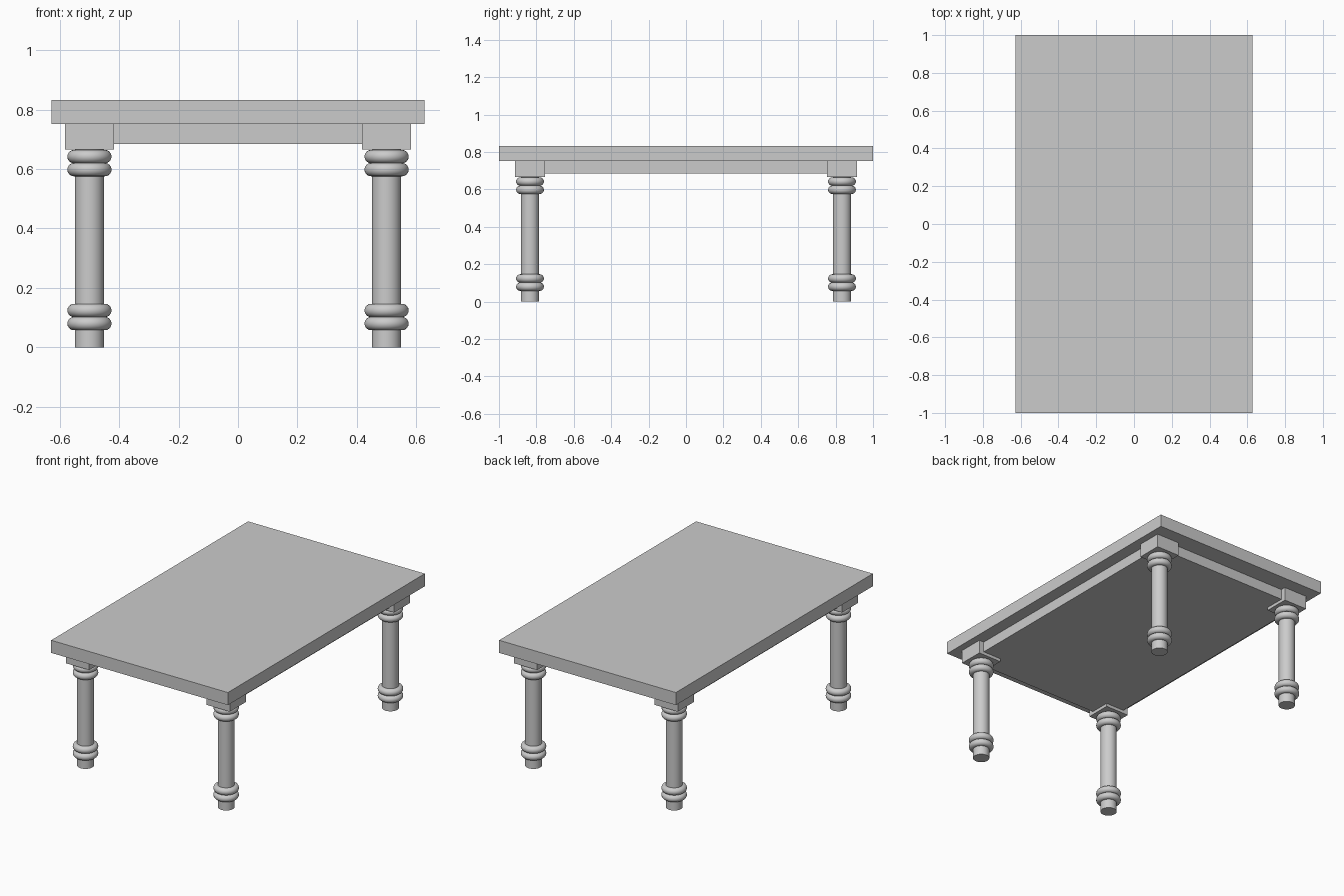
import bpy

if "Cube" in bpy.data.objects:
    bpy.data.objects.remove(bpy.data.objects["Cube"])

LEG_X, LEG_Y = 0.5, 0.834


def box(name, size, z_low, z_high, x=0, y=0):
    bpy.ops.mesh.primitive_cube_add(size=1, location=(x, y, (z_low + z_high) / 2))
    ob = bpy.context.object
    ob.name = name
    ob.scale = (size[0], size[1], z_high - z_low)
    bpy.ops.object.transform_apply(location=False, rotation=False, scale=True)
    return ob


def smooth(name):
    bpy.context.object.name = name
    bpy.ops.object.shade_smooth_by_angle()


# Table top and the inset slab beneath it
box("table_top", (1.256, 2.0), 0.752, 0.833)
box("under_top_apron", (1.096, 1.764), 0.685, 0.752)

# Four turned legs with corner blocks and paired rings
for side, sx in (("left", -1), ("right", 1)):
    for end, sy in (("front", -1), ("back", 1)):
        label = f"{end}_{side}"
        x, y = sx * LEG_X, sy * LEG_Y
        box(f"{label}_corner_block", (0.165, 0.162), 0.665, 0.752, x, y)
        bpy.ops.mesh.primitive_cylinder_add(vertices=32, radius=0.049, depth=0.67,
                                            location=(x, y, 0.335))
        smooth(f"{label}_leg")
        for i, z in enumerate((0.080, 0.124, 0.598, 0.642)):
            bpy.ops.mesh.primitive_torus_add(major_radius=0.052, minor_radius=0.0225,
                                             major_segments=48, minor_segments=16,
                                             location=(x, y, z))
            smooth(f"{label}_leg_ring_{i + 1}")
